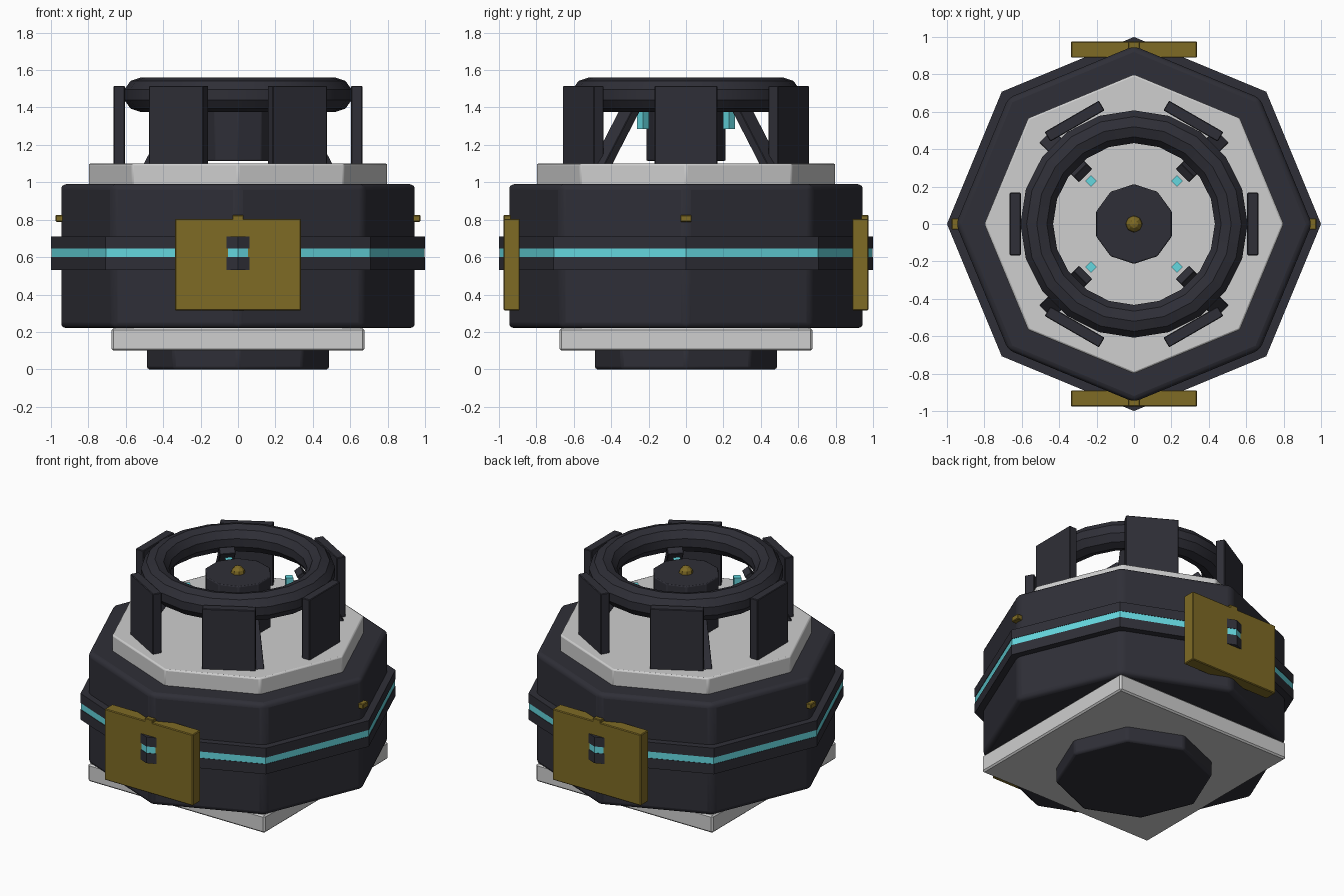
import bpy, bmesh, math
from mathutils import Vector, Matrix

if "Cube" in bpy.data.objects:
    bpy.data.objects.remove(bpy.data.objects["Cube"])


def material(name, rgb):
    m = bpy.data.materials.new(name)
    m.diffuse_color = (*rgb, 1)
    m.use_nodes = True
    m.node_tree.nodes["Principled BSDF"].inputs["Base Color"].default_value = m.diffuse_color
    return m


DARK = material("dark_metal", (0.028, 0.028, 0.038))
LIGHT = material("light_grey", (0.62, 0.62, 0.62))
GOLD = material("dull_gold", (0.21, 0.145, 0.018))
CYAN = material("cyan_glow", (0.13, 0.68, 0.74))


def finish(name, bm, mat, bevel=0.0, segments=2, matrix=None, smooth=True):
    if matrix is not None:
        bm.transform(matrix)
    bmesh.ops.recalc_face_normals(bm, faces=bm.faces)
    mesh = bpy.data.meshes.new(name)
    bm.to_mesh(mesh)
    bm.free()
    mesh.materials.append(mat)
    ob = bpy.data.objects.new(name, mesh)
    bpy.context.collection.objects.link(ob)
    if bevel:
        mod = ob.modifiers.new("bevel", 'BEVEL')
        mod.width = bevel
        mod.segments = segments
        mod.limit_method = 'ANGLE'
        mod.angle_limit = math.radians(30)
    if smooth:
        bpy.ops.object.select_all(action='DESELECT')
        ob.select_set(True)
        bpy.context.view_layer.objects.active = ob
        bpy.ops.object.shade_smooth_by_angle(angle=math.radians(35))
    return ob


def prism(name, sides, radius, z0, z1, mat, bevel=0.0, segments=2):
    """Upright prism with one corner on the +y axis."""
    bm = bmesh.new()
    ring = [bm.verts.new((radius * math.sin(2 * math.pi * i / sides),
                          radius * math.cos(2 * math.pi * i / sides), z0)) for i in range(sides)]
    base = bm.faces.new(ring)
    top = bmesh.ops.extrude_face_region(bm, geom=[base])
    for v in top["geom"]:
        if isinstance(v, bmesh.types.BMVert):
            v.co.z = z1
    return finish(name, bm, mat, bevel, segments)


def box(name, size, center, mat, bevel=0.0, turn=0.0, tilt=0.0):
    """Box placed in a frame turned about z; tilt leans it about its own y."""
    bm = bmesh.new()
    bmesh.ops.create_cube(bm, size=1, matrix=Matrix.Diagonal((*size, 1)))
    m = (Matrix.Rotation(turn, 4, 'Z') @ Matrix.Translation(center)
         @ Matrix.Rotation(tilt, 4, 'Y'))
    return finish(name, bm, mat, bevel, 1, m, smooth=False)


# Foot, square base plate, body and top plate
prism("foot", 8, 0.49, 0.0, 0.12, DARK, 0.015)
box("base_plate", (1.35, 1.35, 0.12), (0, 0, 0.16), LIGHT, 0.01)
prism("body", 8, 0.952, 0.22, 0.99, DARK, 0.03, 3)
prism("top_plate", 8, 0.80, 0.98, 1.10, LIGHT, 0.01)

# Belt with a glowing stripe
prism("belt_lower", 8, 1.0, 0.53, 0.60, DARK)
prism("belt_stripe", 8, 0.997, 0.60, 0.645, CYAN)
prism("belt_upper", 8, 1.0, 0.645, 0.71, DARK)

# Gold plates front and back, small gold studs on four corners
for side, y in (("front", -0.932), ("back", 0.932)):
    box(side + "_plate", (0.675, 0.086, 0.49), (0, y, 0.56), GOLD, 0.005)
for i in range(4):
    box(f"corner_stud_{i}", (0.06, 0.06, 0.036), (0.945, 0, 0.807), GOLD, 0.004, i * math.pi / 2)

# Six upright blades around the ring
for i in range(6):
    box(f"blade_{i}", (0.06, 0.335, 0.43), (0.635, 0, 1.30), DARK, 0.004, i * math.pi / 3)

# Four leaning struts with glowing tips
low, high = Vector((0.655, 0, 1.07)), Vector((0.385, 0, 1.44))
lean = math.atan2(high.x - low.x, high.z - low.z)
for i in range(4):
    a = math.pi / 4 + i * math.pi / 2
    box(f"strut_{i}", (0.05, 0.10, (high - low).length), (low + high) / 2, DARK, 0.003, a, lean)
    box(f"strut_light_{i}", (0.045, 0.045, 0.125), (0.325, 0, 1.347), CYAN, 0, a)

# Ring
bm = bmesh.new()
MAJOR, MINOR = 20, 10
rows = []
for i in range(MAJOR):
    a = 2 * math.pi * i / MAJOR
    row = []
    for j in range(MINOR):
        b = 2 * math.pi * (j + 0.5) / MINOR
        r = 0.52 + 0.092 * math.cos(b)
        row.append(bm.verts.new((r * math.cos(a), r * math.sin(a), 1.468 + 0.092 * math.sin(b))))
    rows.append(row)
for i in range(MAJOR):
    p, q = rows[i], rows[(i + 1) % MAJOR]
    for j in range(MINOR):
        k = (j + 1) % MINOR
        bm.faces.new((p[j], q[j], q[k], p[k]))
ring = finish("ring", bm, DARK)
ring.data.shade_smooth()

# Central hub with a gold button
prism("hub", 10, 0.213, 1.115, 1.465, DARK, 0.006)
bm = bmesh.new()
bmesh.ops.create_uvsphere(bm, u_segments=8, v_segments=6, radius=0.045)
finish("hub_button", bm, GOLD, matrix=Matrix.Translation((0, 0, 1.465)), smooth=False)
